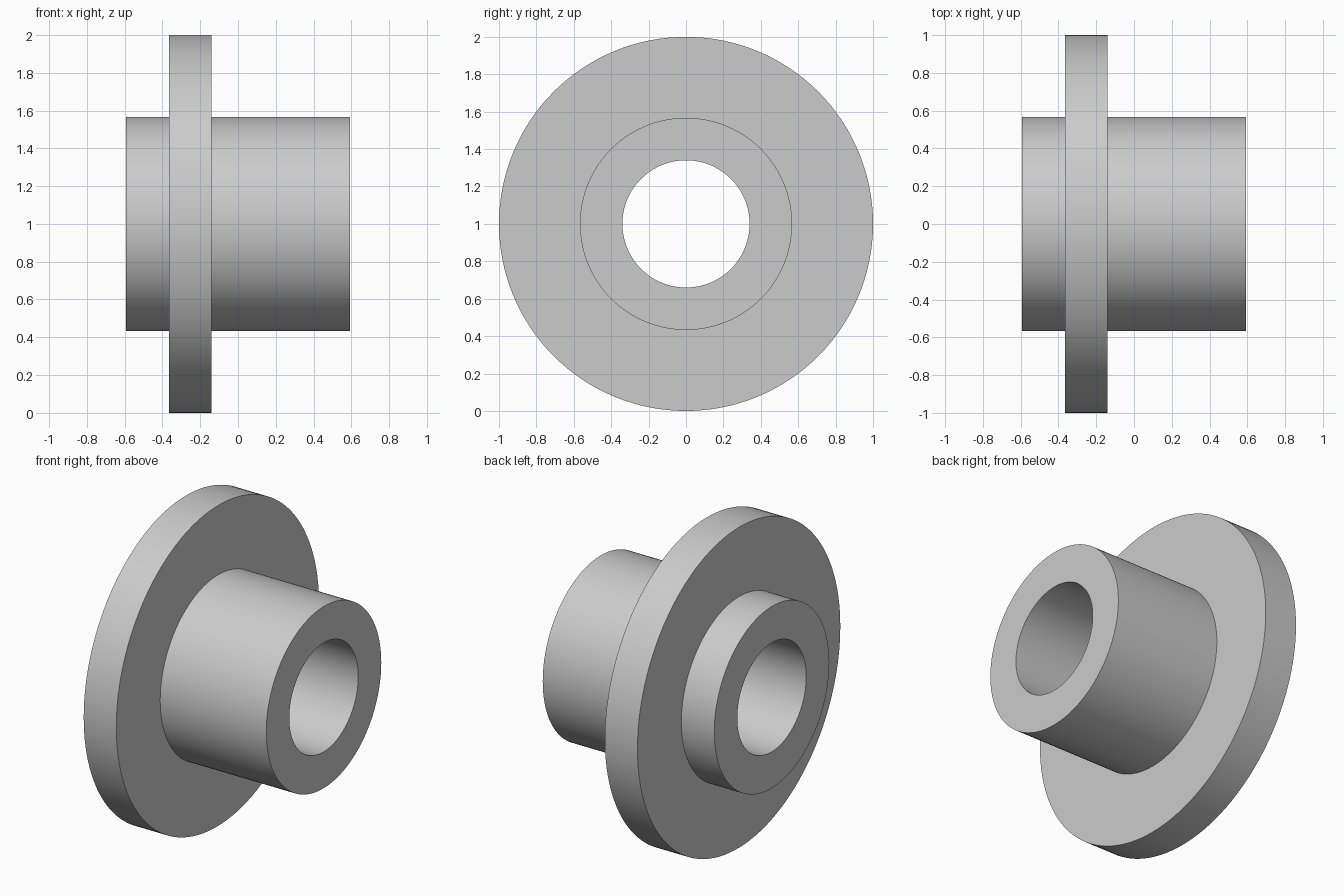
import bpy
import bmesh
import math
from mathutils import Vector

cube = bpy.data.objects.get("Cube")
if cube:
    bpy.data.objects.remove(cube, do_unlink=True)

# Plain grey material
grey = bpy.data.materials.new("light_grey")
grey.use_nodes = True
colour = (0.6, 0.6, 0.6, 1)
grey.diffuse_color = colour
grey.node_tree.nodes["Principled BSDF"].inputs["Base Color"].default_value = colour

# Main dimensions: positions along x, and radii
LEFT_END, RIGHT_END = 0.592, -0.592
FLANGE_OUTER, FLANGE_INNER = -0.365, -0.14
BORE, HUB, FLANGE = 0.34, 0.567, 1.0
SEGMENTS = 128

# Closed half section (x, radius) of sleeve and flange, with a through bore
section = [
    (RIGHT_END, BORE), (RIGHT_END, HUB),
    (FLANGE_OUTER, HUB), (FLANGE_OUTER, FLANGE),
    (FLANGE_INNER, FLANGE), (FLANGE_INNER, HUB),
    (LEFT_END, HUB), (LEFT_END, BORE),
]

# Revolve the section about the x axis
bm = bmesh.new()
verts = [bm.verts.new((x, 0, r)) for x, r in section]
edges = [bm.edges.new((v, verts[i - 1])) for i, v in enumerate(verts)]
bmesh.ops.spin(bm, geom=verts + edges, cent=(0, 0, 0), axis=(1, 0, 0),
               angle=math.tau, steps=SEGMENTS, use_merge=False)
bmesh.ops.remove_doubles(bm, verts=bm.verts[:], dist=0.0001)
bmesh.ops.recalc_face_normals(bm, faces=bm.faces[:])
bmesh.ops.translate(bm, verts=bm.verts[:], vec=Vector((0, 0, FLANGE)))

mesh = bpy.data.meshes.new("flanged_sleeve")
bm.to_mesh(mesh)
bm.free()
mesh.materials.append(grey)
sleeve = bpy.data.objects.new("flanged_sleeve", mesh)
bpy.context.collection.objects.link(sleeve)

# Smooth round walls, crisp rims
bpy.ops.object.select_all(action="DESELECT")
sleeve.select_set(True)
bpy.context.view_layer.objects.active = sleeve
bpy.ops.object.shade_smooth_by_angle(angle=math.radians(30))
